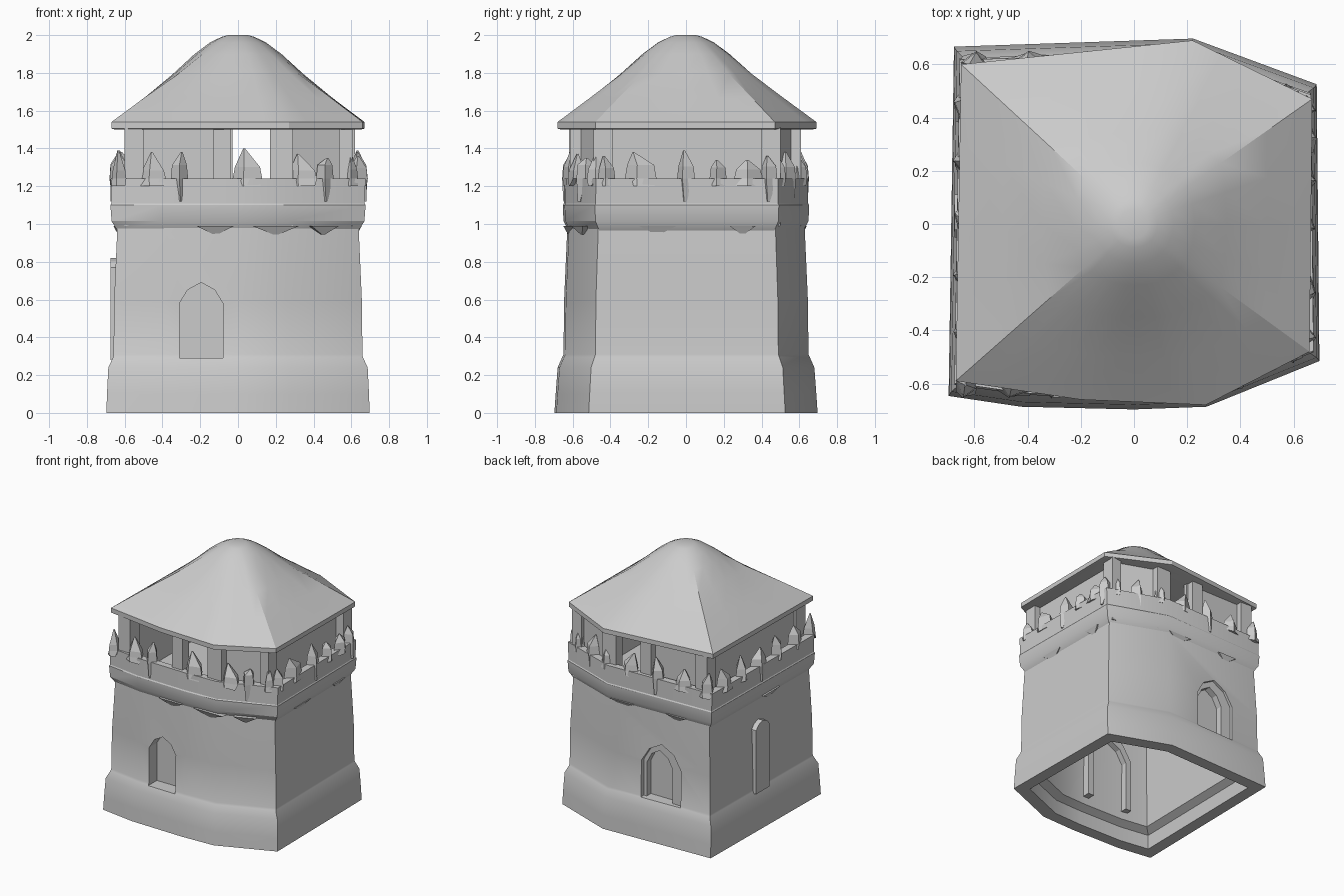
import bpy, bmesh, math, random
from mathutils import Matrix, Vector

random.seed(4)
if "Cube" in bpy.data.objects:
    bpy.data.objects.remove(bpy.data.objects["Cube"])

stone = bpy.data.materials.new("grey_stone")
stone.use_nodes = True
GREY = (0.6, 0.6, 0.6, 1)
stone.diffuse_color = GREY
stone.node_tree.nodes["Principled BSDF"].inputs["Base Color"].default_value = GREY

# Tower plan: a square with the two right-hand corners cut off
PLAN = [(-.69, -.64), (-.42, -.68), (0, -.69), (.27, -.68), (.69, -.51),
        (.68, .52), (.22, .69), (-.67, .66)]
ROOF = [(-.67, -.59), (-.2, -.66), (.27, -.68), (.66, -.48), (.67, .47), (.22, .69), (-.65, .6)]


def add(name, bm, smooth=False):
    bmesh.ops.recalc_face_normals(bm, faces=bm.faces[:])
    mesh = bpy.data.meshes.new(name)
    bm.to_mesh(mesh)
    bm.free()
    mesh.materials.append(stone)
    ob = bpy.data.objects.new(name, mesh)
    bpy.context.collection.objects.link(ob)
    if smooth:
        shade(ob)
    return ob


def shade(ob):
    bpy.ops.object.select_all(action='DESELECT')
    ob.select_set(True)
    bpy.context.view_layer.objects.active = ob
    bpy.ops.object.shade_smooth_by_angle(angle=math.radians(28))


def skin(bm, rings):
    """Join rings of points with quads and cap both ends."""
    loops = [[bm.verts.new(p) for p in ring] for ring in rings]
    n = len(loops[0])
    for a, b in zip(loops, loops[1:]):
        for i in range(n):
            j = (i + 1) % n
            bm.faces.new((a[i], a[j], b[j], b[i]))
    bm.faces.new(loops[0])
    bm.faces.new(loops[-1])


def loft(bm, plan, rings, m=Matrix()):
    """Skin scaled copies (sx, sy, z) of a plan."""
    skin(bm, [[m @ Vector((x * sx, y * sy, z)) for x, y in plan] for sx, sy, z in rings])


def lofted(name, plan, rings, smooth=True):
    bm = bmesh.new()
    loft(bm, plan, rings)
    return add(name, bm, smooth)


def box(name, x, y, z0, z1, w, d, angle=0):
    bm = bmesh.new()
    m = Matrix.Translation((x, y, (z0 + z1) / 2)) @ Matrix.Rotation(angle, 4, 'Z')
    bmesh.ops.create_cube(bm, size=1, matrix=m @ Matrix.Diagonal((w, d, z1 - z0, 1)))
    return add(name, bm)


def arch(name, x, y, angle, width, z0, spring, top, depth):
    """Pointed arch block facing outward, centred on a wall point."""
    h = width / 2
    mid = spring + (top - spring) * .65
    shape = [(-h, z0), (h, z0), (h, spring), (h * .62, mid), (0, top),
             (-h * .62, mid), (-h, spring)]
    stand = Matrix.Rotation(math.pi / 2, 4, 'X')
    m = Matrix.Translation((x, y, 0)) @ Matrix.Rotation(angle, 4, 'Z') @ stand
    bm = bmesh.new()
    loft(bm, shape, [(1, 1, -depth), (1, 1, depth)], m)
    return add(name, bm)


def cut(target, cutter):
    mod = target.modifiers.new("cut", 'BOOLEAN')
    mod.operation, mod.solver, mod.object = 'DIFFERENCE', 'EXACT', cutter
    bpy.ops.object.select_all(action='DESELECT')
    target.select_set(True)
    bpy.context.view_layer.objects.active = target
    bpy.ops.object.modifier_apply(modifier=mod.name)
    bpy.data.objects.remove(cutter)


# Hollow tower body with a flared base and an inner ledge, open underneath
body = lofted("tower_walls", PLAN, [(1.01, 1.01, 0), (1.005, 1, .1), (.995, .985, .24),
              (.958, .95, .295), (.955, .94, .31), (.95, .935, .6), (.925, .91, .99)], False)
cut(body, lofted("cavity", PLAN, [(.88, .88, -.1), (.87, .87, .11), (.79, .79, .14),
                                  (.77, .77, .93)], False))

# Front door and back door with stepped surround
cut(body, arch("front_door_cut", -.195, -.64, 0, .23, .29, .58, .69, .095))
cut(body, arch("back_surround_cut", -.23, .64, math.pi, .33, .3, .58, .74, .035))
cut(body, arch("back_door_cut", -.2, .64, math.pi, .22, .3, .56, .68, .085))
shade(body)

# Raised blind slit on the left wall
arch("slit_panel", -.645, .03, -math.pi / 2, .16, .28, .77, .82, .03)

# Arched surround on the inside of the front door
inner = arch("inner_door_frame", -.18, -.515, 0, .4, .2, .6, .78, .03)
cut(inner, arch("inner_door_cut", -.18, -.515, 0, .3, .1, .58, .72, .2))

# Parapet with a sunken floor
lofted("parapet", PLAN, [(.925, .9, .965), (.97, .94, 1.015), (.979, .945, 1.1),
       (.972, .938, 1.108), (.978, .935, 1.24), (.9, .86, 1.24), (.89, .85, 1.0)])

# Roof: thin eave, hipped slope turning into a round cap
outline = [Vector(a).lerp(Vector(b), k / 4)
           for a, b in zip(ROOF, ROOF[1:] + ROOF[:1]) for k in range(4)]
bm = bmesh.new()
rings = []
for scale, roundness, z in [(.97, 0, 1.5), (1, 0, 1.505), (1, 0, 1.54), (.75, .05, 1.668),
                            (.52, .35, 1.792), (.34, .75, 1.9), (.22, 1, 1.96),
                            (.13, 1, 1.99), (.08, 1, 2.0)]:
    rings.append([(p.lerp(p.normalized() * .68, roundness) * scale).to_3d() + Vector((0, 0, z))
                  for p in outline])
skin(bm, rings)
add("roof", bm, True)

# Posts carrying the roof
for x, y, w, d in [(-.55, -.54, .1, .12), (-.085, -.58, .09, .08), (.23, -.57, .12, .09),
                   (.57, -.44, .07, .1), (.58, .45, .08, .1), (.23, .57, .12, .08),
                   (-.085, .57, .09, .08), (-.55, .55, .1, .1)]:
    box("roof_post", x, y, .99, 1.51, w, d)

# Screens behind the gallery, leaving the front left and a through window open
box("back_screen", -.3, .54, .99, 1.51, .54, .03)
box("left_screen", -.57, 0, .99, 1.51, .03, 1.06)
box("right_screen", .54, .02, .99, 1.51, .03, .9)
for side in (-1, 1):
    box("angled_screen", .4, .5 * side, .99, 1.51, .4, .03, -.35 * side)


# Ragged pointed merlons around the parapet, some with a blade hanging down the wall
def merlon(bm, x, y, width, blade, top, angle):
    m = Matrix.Translation((x, y, 0)) @ Matrix.Rotation(angle + random.uniform(-.2, .2), 4, 'Z')
    shoulder = random.uniform(1.28, 1.32)
    lean = random.uniform(-.25, .25) * width
    foot = .2 if blade else .9
    kite = [(-.5, .1), (-.1, -.5), (.5, -.1), (.2, .5)]
    rings = [[m @ Vector((u * w, v * d - out, z)) for u, v in kite]
             for w, d, out, z in [(width * foot, .03, .03, 1.12 if blade else 1.2),
                                  (width, .1, 0, 1.24), (width * .85, .09, 0, shoulder)]]
    rings.append([m @ Vector((u * .01 + lean, v * .01, top)) for u, v in kite])
    skin(bm, rings)


FRONT = [(-.63, .08, 1.39), (-.45, .14, 1.38), (-.31, .09, 1.38), (.05, .16, 1.4),
         (.34, .16, 1.37), (.46, .09, 1.35), (.6, .07, 1.38)]
RIGHT = [(-.42, .09, 1.36), (-.24, .17, 1.38), (0, .1, 1.39), (.17, .09, 1.34),
         (.33, .15, 1.34), (.44, .09, 1.36)]
BACK = [(-.6, .1, 1.38), (-.4, .13, 1.36), (-.18, .1, 1.39), (.05, .14, 1.37),
        (.25, .1, 1.36), (.42, .11, 1.38), (.57, .08, 1.37)]
LEFT = [(-.42, .13, 1.37), (-.2, .1, 1.38), (.02, .14, 1.36), (.23, .1, 1.39), (.44, .13, 1.37)]

bm = bmesh.new()
for i, (p, w, top) in enumerate(FRONT):
    merlon(bm, p, -.605 + max(0, p - .27) * .4, w, i % 3 == 2, top, 0)
for i, (p, w, top) in enumerate(BACK):
    merlon(bm, p, .6 - max(0, p - .22) * .35, w, i % 3 == 2, top, math.pi)
for i, (p, w, top) in enumerate(RIGHT):
    merlon(bm, .635, p, w, i % 3 == 2, top, math.pi / 2)
for i, (p, w, top) in enumerate(LEFT):
    merlon(bm, -.63, p, w, i % 3 == 2, top, -math.pi / 2)
add("merlons", bm)

# Broken stone edges hanging below the parapet
bm = bmesh.new()
wedge = [(-.5, -.5), (.5, -.5), (.5, .5), (-.5, .5)]
for x, y, w, turn in [(-.12, -.62, .2, 0), (.2, -.62, .25, 0), (.45, -.55, .16, .4),
                      (.625, -.15, .2, 1.57), (.625, .3, .14, 1.57), (.1, .61, .2, 0),
                      (-.35, .6, .16, 0), (-.63, -.1, .2, 1.57)]:
    m = Matrix.Translation((x, y, 0)) @ Matrix.Rotation(turn, 4, 'Z')
    loft(bm, wedge, [(w * .12, .01, .945), (w, .06, .99)], m)
add("broken_edges", bm)
